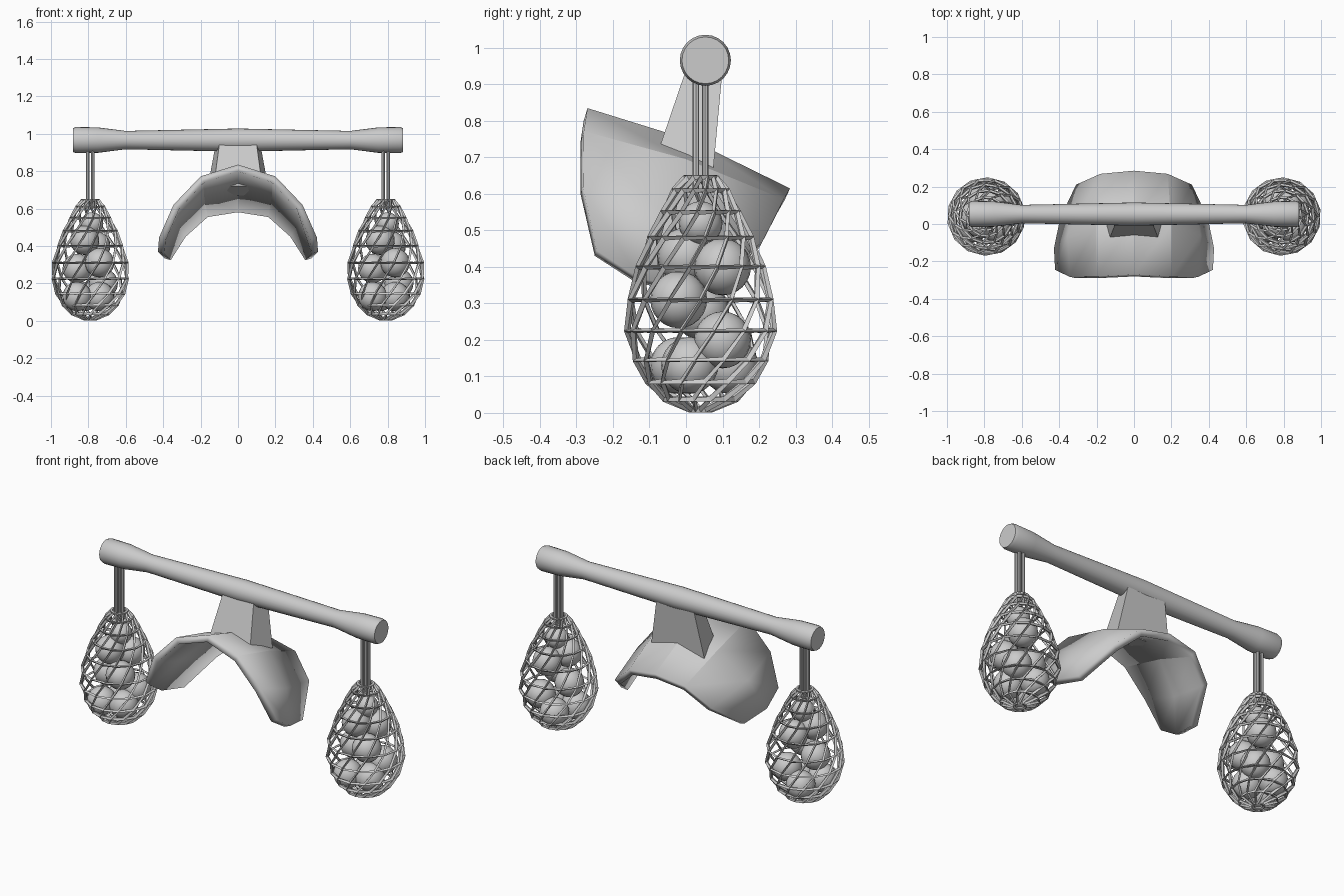
import bpy, bmesh, math
from mathutils import Vector

if "Cube" in bpy.data.objects:
    bpy.data.objects.remove(bpy.data.objects["Cube"])


def make(name, verts, faces, smooth=None):
    me = bpy.data.meshes.new(name)
    me.from_pydata(verts, [], faces)
    bm = bmesh.new()
    bm.from_mesh(me)
    bmesh.ops.recalc_face_normals(bm, faces=bm.faces)
    bm.to_mesh(me)
    bm.free()
    ob = bpy.data.objects.new(name, me)
    bpy.context.collection.objects.link(ob)
    if smooth:
        bpy.ops.object.select_all(action='DESELECT')
        ob.select_set(True)
        bpy.context.view_layer.objects.active = ob
        bpy.ops.object.shade_smooth_by_angle(angle=math.radians(smooth))
    return ob


def lathe(name, profile, n, place, twist=0.0, caps=True, smooth=None):
    """Revolve (radius, height) pairs; place maps local coordinates to world."""
    verts, faces = [], []
    for i, (r, h) in enumerate(profile):
        for k in range(n):
            a = 2 * math.pi * k / n + i * twist
            verts.append(place(r * math.cos(a), r * math.sin(a), h))
    for i in range(len(profile) - 1):
        for k in range(n):
            k2 = (k + 1) % n
            faces.append((i * n + k, i * n + k2, (i + 1) * n + k2, (i + 1) * n + k))
    if caps:
        faces += [tuple(range(n)), tuple(range((len(profile) - 1) * n, len(profile) * n))]
    return make(name, verts, faces, smooth)


# carrying pole, swollen at the middle and at both ends
half = [(0.062, 0), (0.049, 0.6), (0.068, 0.75), (0.070, 0.865), (0.064, 0.883)]
pole = [(r, -x) for r, x in reversed(half[1:])] + half
lathe("carrying_pole", pole, 24, lambda a, b, h: (h, 0.053 + a, 0.966 + b), smooth=30)

# hanging egg baskets with balls and cords
egg = [(0.030, 0.010), (0.098, 0.038), (0.145, 0.085), (0.179, 0.145), (0.201, 0.225),
       (0.196, 0.310), (0.170, 0.400), (0.139, 0.480), (0.103, 0.550), (0.072, 0.610),
       (0.042, 0.645)]
balls = [(0.05, -0.03, 0.13), (-0.07, -0.06, 0.13), (-0.03, 0.08, 0.13), (0.07, 0.06, 0.20),
         (0.05, -0.06, 0.31), (-0.07, 0.00, 0.28), (0.03, 0.06, 0.40), (-0.03, -0.04, 0.43),
         (0.01, 0.00, 0.52)]
for side, label in ((-1, "left"), (1, "right")):
    cx, cy = side * 0.79, 0.04
    net = lathe(label + "_basket", egg, 14, lambda a, b, h: (cx + a, cy + b, h),
                twist=0.27, caps=False)
    wire = net.modifiers.new("bars", 'WIREFRAME')
    wire.thickness = 0.018
    wire.use_boundary = True
    wire.use_even_offset = False
    for i, (x, y, z) in enumerate(balls):
        r = 0.078 if z < 0.5 else 0.06
        bpy.ops.mesh.primitive_uv_sphere_add(segments=20, ring_count=12, radius=r,
                                             location=(cx + x, cy + y, z))
        ball = bpy.context.object
        ball.name = f"{label}_ball_{i}"
        bpy.ops.object.shade_smooth()
    for i in range(4):
        a = math.pi / 4 + i * math.pi / 2
        px, py = cx + 0.018 * math.cos(a), cy + 0.018 * math.sin(a)
        lathe(f"{label}_cord_{i}", [(0.009, 0.60), (0.009, 0.93)], 8,
              lambda u, v, h: (px + u, py + v, h), smooth=40)

# curved shoulder saddle: three rows (front, middle, back), half a width each
rows = [
    [(0, -0.270, 0.835), (0.20, -0.280, 0.772), (0.345, -0.282, 0.62), (0.422, -0.245, 0.445)],
    [(0, 0.020, 0.745), (0.20, 0.000, 0.695), (0.355, -0.06, 0.54), (0.428, -0.130, 0.370)],
    [(0, 0.285, 0.615), (0.18, 0.268, 0.585), (0.310, 0.210, 0.47), (0.395, 0.030, 0.335)],
]
verts, faces = [], []
for row in rows:
    verts += [(-x, y, z) for x, y, z in reversed(row[1:])] + row
for j in range(2):
    for i in range(6):
        k = j * 7 + i
        faces.append((k, k + 1, k + 8, k + 7))
saddle = make("shoulder_saddle", verts, faces, smooth=20)
if saddle.data.polygons[2].normal.z < 0:
    saddle.data.flip_normals()
shell = saddle.modifiers.new("thickness", 'SOLIDIFY')
shell.thickness = 0.038
shell.offset = -1

# tapered post joining saddle and pole
ring = [[(0.13, -0.075, 0.72), (0.17, 0.075, 0.67)], [(0.10, 0.0, 0.94), (0.12, 0.10, 0.94)]]
verts = []
for (fx, fy, fz), (bx, by, bz) in ring:
    verts += [(-fx, fy, fz), (fx, fy, fz), (bx, by, bz), (-bx, by, bz)]
faces = [(0, 1, 2, 3), (4, 5, 6, 7)] + [(k, (k + 1) % 4, (k + 1) % 4 + 4, k + 4) for k in range(4)]
make("support_post", verts, faces)
